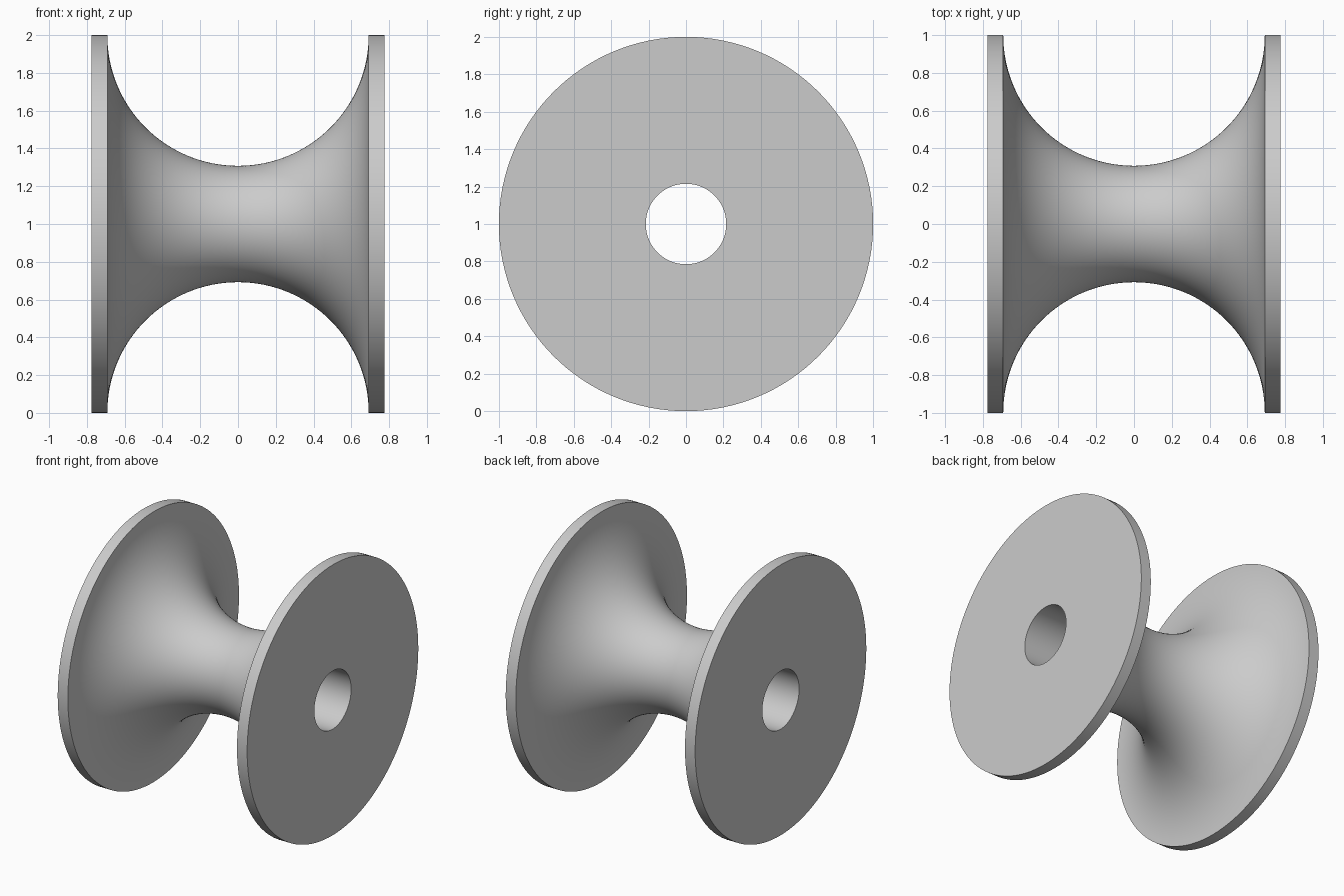
import bpy
import bmesh
import math
from mathutils import Matrix, Vector

cube = bpy.data.objects.get("Cube")
if cube:
    bpy.data.objects.remove(cube, do_unlink=True)

RIM = 1.0            # outer radius of the flanges
BORE = 0.215         # radius of the through hole
HALF_WIDTH = 0.775
GROOVE = 0.692       # radius of the round groove
ARC_STEPS = 64
SIDES = 128


def flat_material(name, colour):
    mat = bpy.data.materials.new(name)
    mat.use_nodes = True
    mat.diffuse_color = colour
    mat.node_tree.nodes["Principled BSDF"].inputs["Base Color"].default_value = colour
    return mat


# Closed half section of the roller: (position along axle, radius)
profile = [(-HALF_WIDTH, BORE), (-HALF_WIDTH, RIM)]
for i in range(ARC_STEPS + 1):
    angle = math.pi * i / ARC_STEPS
    profile.append((-GROOVE * math.cos(angle), RIM - GROOVE * math.sin(angle)))
profile += [(HALF_WIDTH, RIM), (HALF_WIDTH, BORE)]

# Turn the section around the x axis
bm = bmesh.new()
rings = []
for s in range(SIDES):
    turn = Matrix.Rotation(math.tau * s / SIDES, 3, 'X')
    rings.append([bm.verts.new(turn @ Vector((x, 0, r))) for x, r in profile])
count = len(profile)
for s in range(SIDES):
    a, b = rings[s], rings[(s + 1) % SIDES]
    for i in range(count):
        j = (i + 1) % count
        bm.faces.new((a[i], a[j], b[j], b[i]))
bmesh.ops.recalc_face_normals(bm, faces=bm.faces)

mesh = bpy.data.meshes.new("grooved_roller")
bm.to_mesh(mesh)
bm.free()
mesh.materials.append(flat_material("light_grey", (0.6, 0.6, 0.6, 1)))

roller = bpy.data.objects.new("grooved_roller", mesh)
roller.location.z = RIM
bpy.context.collection.objects.link(roller)

# Smooth curved surfaces, crisp rims
bpy.ops.object.select_all(action='DESELECT')
roller.select_set(True)
bpy.context.view_layer.objects.active = roller
bpy.ops.object.shade_smooth_by_angle(angle=math.radians(30))
